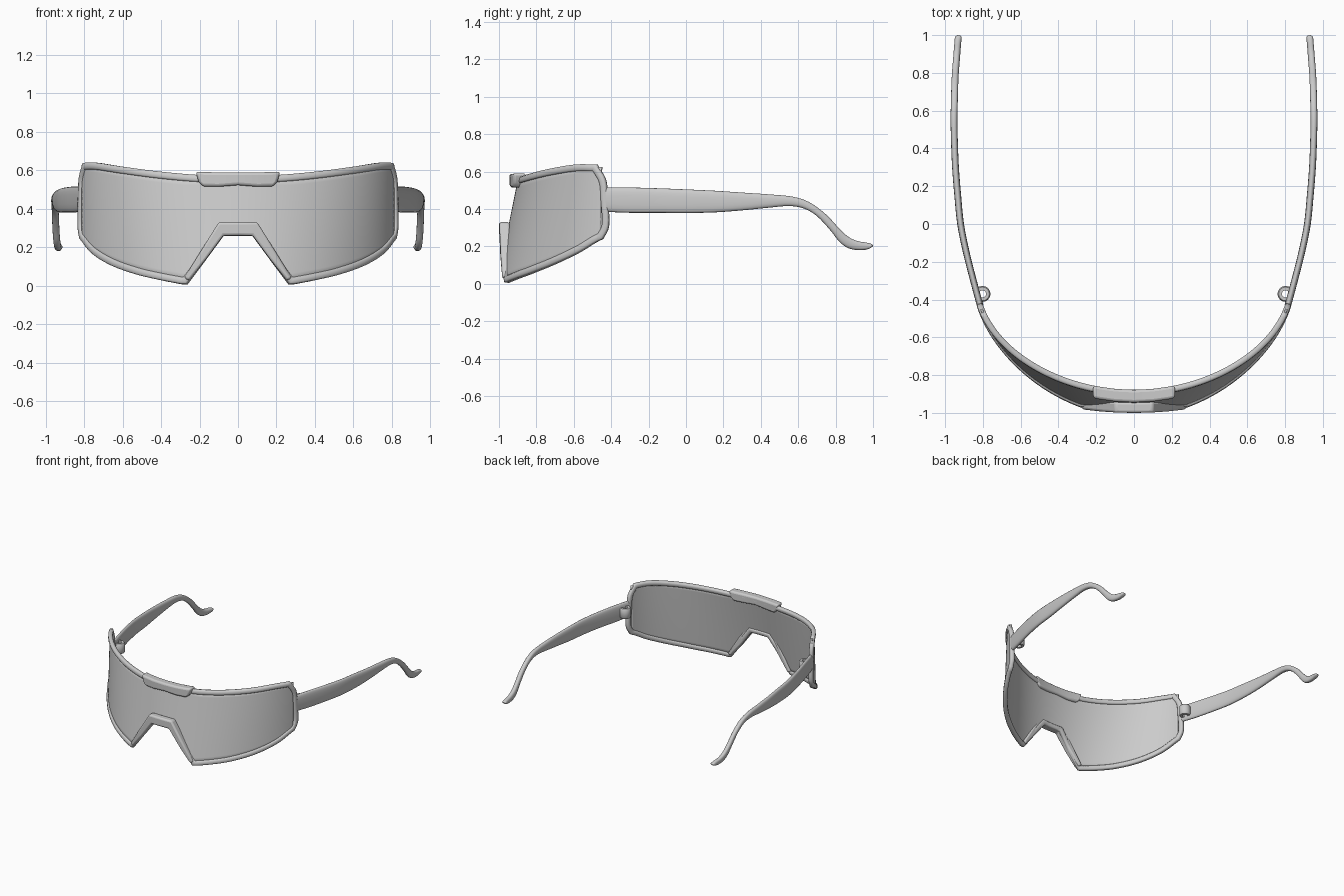
import bpy, bmesh, math
from mathutils import Vector

if "Cube" in bpy.data.objects:
    bpy.data.objects.remove(bpy.data.objects["Cube"])


def spline(pts, n=8):
    """Catmull-Rom through points of any dimension."""
    pts = [Vector(p) for p in pts]
    out = []
    for i in range(len(pts) - 1):
        b, c = pts[i], pts[i + 1]
        a = pts[i - 1] if i else b * 2 - c
        d = pts[i + 2] if i + 2 < len(pts) else c * 2 - b
        for k in range(n):
            t = k / n
            out.append(((b * 2) + (c - a) * t + (a * 2 - b * 5 + c * 4 - d) * t**2
                        + (b * 3 - a - c * 3 + d) * t**3) * 0.5)
    return out + [pts[-1]]


def make(name, verts, faces, angle=40):
    me = bpy.data.meshes.new(name)
    me.from_pydata([tuple(v) for v in verts], [], faces)
    bm = bmesh.new()
    bm.from_mesh(me)
    bmesh.ops.recalc_face_normals(bm, faces=bm.faces)
    bm.to_mesh(me)
    bm.free()
    ob = bpy.data.objects.new(name, me)
    bpy.context.collection.objects.link(ob)
    bpy.ops.object.select_all(action='DESELECT')
    ob.select_set(True)
    bpy.context.view_layer.objects.active = ob
    bpy.ops.object.shade_smooth_by_angle(angle=math.radians(angle))
    return ob


def loft(rings, closed):
    """Vertices and faces joining equal rings."""
    m, n = len(rings[0]), len(rings)
    faces = [[i * m + j, i * m + (j + 1) % m, (i + 1) % n * m + (j + 1) % m, (i + 1) % n * m + j]
             for i in range(n if closed else n - 1) for j in range(m)]
    if not closed:
        faces += [list(range(m)), list(range((n - 1) * m, n * m))]
    return [v for r in rings for v in r], faces


# wrap-around shield surface: elliptical in plan, leaning forward at the bottom
A = 0.836


def surf(t, z):
    x = A * math.sin(t)
    lean = 0.12 * (0.6 - z) / 0.6 * (1 - (x / 0.84) ** 2)
    return Vector((x, -0.3 - 0.585 * math.cos(t) - lean, z))


def normal(t, z):
    e = 1e-3
    return (surf(t + e, z) - surf(t - e, z)).cross(surf(t, z + e) - surf(t, z - e)).normalized()


# outline of the right half, as (x, z)
nose = [(0, .26), (.04, .26), (.075, .26), (.17, .1325), (.265, .007)]
bottom = spline([(.29, .007), (.4, .028), (.52, .056), (.65, .103), (.75, .165), (.812, .24)])
side = spline([(.812, .24), (.821, .31), (.819, .45), (.815, .56), (.797, .638)], 4)
top = spline([(.797, .638), (.73, .638), (.6, .618), (.4, .591), (.2, .573), (0, .567)])
half = [(math.asin(p[0] / A), p[1]) for p in nose + bottom + side[1:] + top[1:]]
outline = half + [(-t, z) for t, z in half[-2:0:-1]]

# rim: rounded bar swept round the outline, mitred at the corners
P = [surf(*p) for p in outline]
W, H = 0.036, 0.016
section = [(0, -.6), (0, .6), (.2, 1), (.8, 1), (1, .6), (1, -.6), (.8, -1), (.2, -1)]
rings = []
for i, (t, z) in enumerate(outline):
    N = normal(t, z)
    d1 = (P[i] - P[i - 1]).normalized()
    d2 = (P[(i + 1) % len(P)] - P[i]).normalized()
    inward = N.cross((d1 + d2).normalized()).normalized()
    w = W / max(0.6, math.sqrt((1 + d1.dot(d2)) / 2))
    rings.append([P[i] + inward * w * b + N * H * n for b, n in section])
make("frame_rim", *loft(rings, True), 50)


# lens: grid between lower and upper outline
def height(curve, x):
    for (xa, za), (xb, zb) in zip(curve, curve[1:]):
        if xa <= x <= xb:
            return za + (zb - za) * (x - xa) / max(xb - xa, 1e-6)
    return curve[-1][1]


low = nose + [tuple(p) for p in bottom]
high = [tuple(p) for p in top[::-1]]
NC, NR = 120, 12
tmax = math.asin(.808 / A)
verts = []
for i in range(NC + 1):
    t = -tmax + 2 * tmax * i / NC
    x = abs(A * math.sin(t))
    a, b = height(low, x) + 0.012, height(high, x) - 0.012
    verts += [surf(t, a + (b - a) * j / NR) for j in range(NR + 1)]
R = NR + 1
lens = make("shield_lens", verts, [[i * R + j, (i + 1) * R + j, (i + 1) * R + j + 1, i * R + j + 1]
                                   for i in range(NC) for j in range(NR)])
mod = lens.modifiers.new("thickness", 'SOLIDIFY')
mod.thickness = 0.012
mod.offset = 0


# front plates: half profile mirrored, bent back towards the ends
def plate(name, right, y0, y1, bend, bev):
    """right: (outer, inner) pairs from the middle outwards."""
    pairs = [((-o[0], o[1]), (-i[0], i[1])) for o, i in right[:0:-1]] + right
    rings = [[(x, y + bend * x * x, z) for (x, z), y in ((o, y0), (o, y1), (i, y1), (i, y0))]
             for o, i in pairs]
    ob = make(name, *loft(rings, False))
    m = ob.modifiers.new("soft edges", 'BEVEL')
    m.width, m.segments, m.limit_method = bev, 3, 'ANGLE'


plate("nose_piece", [((0, .33), (0, .26)), ((.10, .33), (.076, .26)),
                     ((.19, .185), (.166, .137)), ((.28, .04), (.255, .025))],
      -1.0, -.945, .25, .012)
plate("brow_clip", [((0, .588), (0, .522)), ((.1, .588), (.1, .514)), ((.18, .59), (.18, .514)),
                    ((.22, .592), (.205, .54))], -.945, -.878, .5, .014)

# temple arms: elliptical loft through top and bottom edge points (x, top y, z, bottom y, z)
arm = [(.815, -.43, .515, -.43, .385), (.85, -.3, .515, -.3, .38), (.888, -.15, .511, -.15, .38),
       (.918, 0, .505, 0, .379), (.933, .15, .498, .15, .382), (.945, .3, .488, .3, .393),
       (.951, .45, .478, .45, .408), (.953, .57, .466, .55, .416), (.951, .66, .436, .63, .403),
       (.949, .75, .37, .70, .362), (.946, .82, .295, .77, .288), (.942, .87, .25, .82, .225),
       (.938, .92, .228, .87, .19), (.934, .963, .221, .93, .18), (.931, .99, .214, .975, .186),
       (.93, 1.0, .207, .998, .199)]
path = []
for a, b in zip(arm, arm[1:]):
    path.append(a)
cols = [spline([(r[0], r[1], r[2]) for r in arm], 4), spline([(r[0], r[3], r[4]) for r in arm], 4)]
rings = []
for up, dn in zip(*cols):
    c, h = (up + dn) / 2, (up - dn) / 2
    wide = min(.018, h.length * 1.6)
    ring = []
    for k in range(20):
        ca, sa = math.cos(k * math.tau / 20), math.sin(k * math.tau / 20)
        ring.append(c + Vector((wide * math.copysign(abs(ca) ** .75, ca), 0, 0))
                    + h * math.copysign(abs(sa) ** .85, sa))
    rings.append(ring)
temple = make("temple_arms", *loft(rings, False), 60)

# hinge barrels: tall rings inside the arm roots
rings = []
for i in range(24):
    a = i * math.tau / 24
    rings.append([(.802 + r * math.cos(a), -.37 + r * math.sin(a), .448 + z)
                  for r, z in ((.019, -.04), (.036, -.04), (.042, -.032), (.042, .032),
                               (.036, .04), (.019, .04))])
hinge = make("hinge_barrels", *loft(rings, True))

for ob in (temple, hinge):
    ob.modifiers.new("other side", 'MIRROR').use_axis[0] = True
